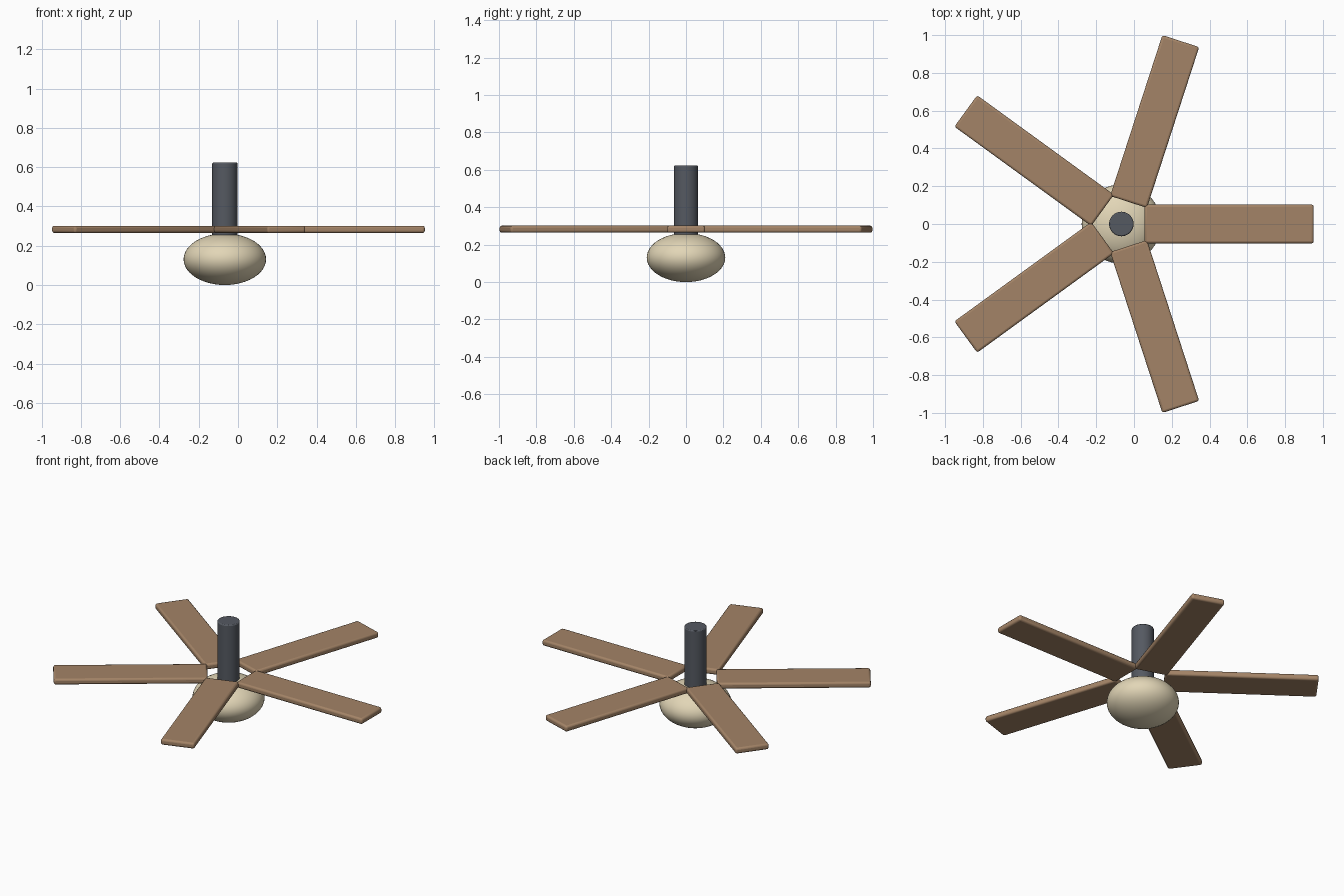
import bpy, math
from mathutils import Matrix

if "Cube" in bpy.data.objects:
    bpy.data.objects.remove(bpy.data.objects["Cube"])

HUB_X = -0.067


def material(name, rgb):
    m = bpy.data.materials.new(name)
    m.use_nodes = True
    m.diffuse_color = (*rgb, 1)
    m.node_tree.nodes["Principled BSDF"].inputs["Base Color"].default_value = (*rgb, 1)
    return m


wood = material("brown wood", (0.37, 0.23, 0.135))
metal = material("dark grey metal", (0.09, 0.1, 0.12))
glass = material("cream glass", (0.76, 0.67, 0.47))


def finish(name, mat, bevel=0, segments=3):
    ob = bpy.context.object
    ob.name = name
    ob.data.materials.append(mat)
    if bevel:
        mod = ob.modifiers.new("rounded edges", "BEVEL")
        mod.width, mod.segments = bevel, segments
        mod.limit_method = "ANGLE"
    bpy.ops.object.shade_smooth_by_angle(angle=math.radians(40))
    return ob


# Lamp globe: flattened sphere
bpy.ops.mesh.primitive_uv_sphere_add(segments=48, ring_count=24, radius=1,
                                     location=(HUB_X, 0, 0.131))
bpy.context.object.scale = (0.21, 0.21, 0.131)
finish("lamp_globe", glass)

# Hanging rod, sunk slightly into the globe
bpy.ops.mesh.primitive_cylinder_add(vertices=48, radius=0.065, depth=0.393,
                                    location=(HUB_X, 0, 0.4265))
finish("hanging_rod", metal, 0.006, 2)

# Five flat blades around the rod
INNER, OUTER, WIDTH, THICK = 0.123, 1.018, 0.205, 0.037
for i in range(5):
    bpy.ops.mesh.primitive_cube_add(size=1)
    ob = bpy.context.object
    ob.data.transform(Matrix.Translation(((INNER + OUTER) / 2, 0, 0))
                      @ Matrix.Diagonal((OUTER - INNER, WIDTH, THICK, 1)))
    ob.location = (HUB_X, 0, 0.283)
    ob.rotation_euler.z = i * math.tau / 5
    finish(f"blade_{i + 1}", wood, 0.012)
